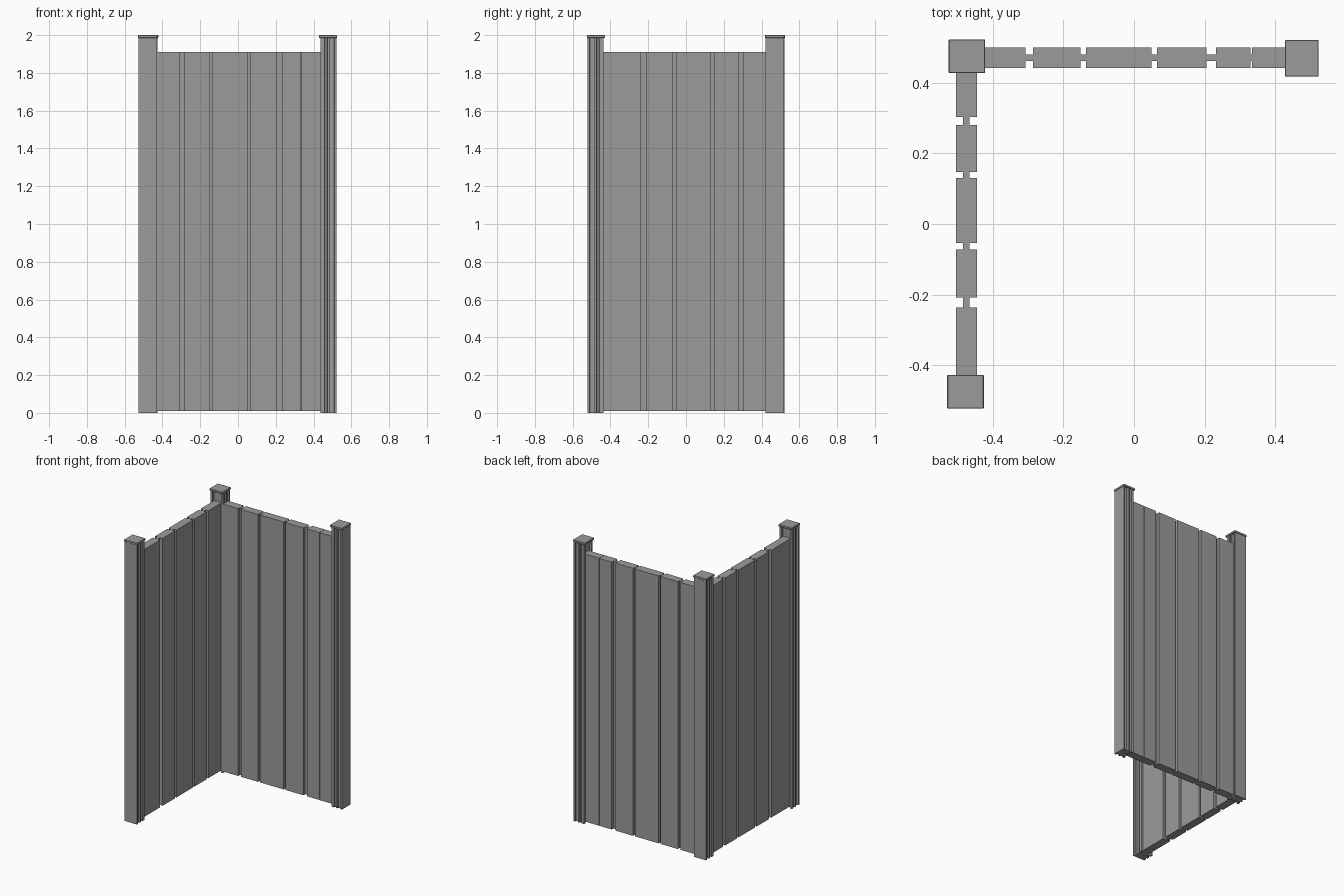
import bpy, bmesh

if "Cube" in bpy.data.objects:
    bpy.data.objects.remove(bpy.data.objects["Cube"])

H_POST, H_CAP = 1.985, 2.0
Z0, Z1 = 0.01, 1.91

grey = bpy.data.materials.new("dark_grey")
grey.diffuse_color = (.33, .33, .33, 1)
grey.use_nodes = True
grey.node_tree.nodes["Principled BSDF"].inputs["Base Color"].default_value = grey.diffuse_color


def make(name, bm):
    bmesh.ops.recalc_face_normals(bm, faces=bm.faces[:])
    me = bpy.data.meshes.new(name)
    bm.to_mesh(me)
    bm.free()
    me.materials.append(grey)
    ob = bpy.data.objects.new(name, me)
    bpy.context.collection.objects.link(ob)
    return ob


def prism(name, pts, z0, z1):
    bm = bmesh.new()
    face = bm.faces.new([bm.verts.new((x, y, z0)) for x, y in pts])
    ext = bmesh.ops.extrude_face_region(bm, geom=[face], use_keep_orig=True)
    for v in ext["geom"]:
        if isinstance(v, bmesh.types.BMVert):
            v.co.z = z1
    return make(name, bm)


def box(name, x0, x1, y0, y1, z0, z1):
    return prism(name, [(x0, y0), (x1, y0), (x1, y1), (x0, y1)], z0, z1)


# Post half profile: u runs from the plain outer face to the slotted inner face
HALF = [(0, .048), (.011, .048), (.013, .037), (.033, .037), (.035, .048),
        (.047, .048), (.049, .037), (.061, .037), (.063, .048), (.083, .048),
        (.083, .034), (.066, .034)]
PROFILE = HALF + [(u, -v) for u, v in reversed(HALF)]

# Posts with their placement in plan
posts = {
    "right": lambda u, v: (.521 - u, .470 + v),
    "front": lambda u, v: (-.478 + v, -.521 + u),
    "corner": lambda u, v: (-.474 + v, .521 - u),
}
for name, place in posts.items():
    prism(name + "_post", [place(u, v) for u, v in PROFILE], 0, H_POST)
    # Flat cap with a slight overhang and softened edge
    (xa, ya), (xb, yb) = place(-.003, -.052), place(.093, .052)
    cap = box(name + "_post_cap", min(xa, xb), max(xa, xb),
              min(ya, yb), max(ya, yb), H_POST, H_CAP)
    bev = cap.modifiers.new("edge", "BEVEL")
    bev.width, bev.segments = .002, 1

# Back panel: thick boards joined by a thin core
back = [(-.43, -.308), (-.287, -.152), (-.136, .05), (.065, .205),
        (.233, .330), (.334, .456)]
for i, (a, b) in enumerate(back):
    box(f"back_board_{i + 1}", a, b, .442, .501, Z0, Z1)
for i, (p, q) in enumerate(zip(back, back[1:])):
    box(f"back_tongue_{i + 1}", p[1], q[0], .462, .481, Z0, Z1)

# Left panel
left = [(-.456, -.237), (-.209, -.072), (-.054, .13), (.147, .281), (.303, .456)]
for i, (a, b) in enumerate(left):
    box(f"left_board_{i + 1}", -.505, -.446, a, b, Z0, Z1)
for i, (p, q) in enumerate(zip(left, left[1:])):
    box(f"left_tongue_{i + 1}", -.485, -.466, p[1], q[0], Z0, Z1)
